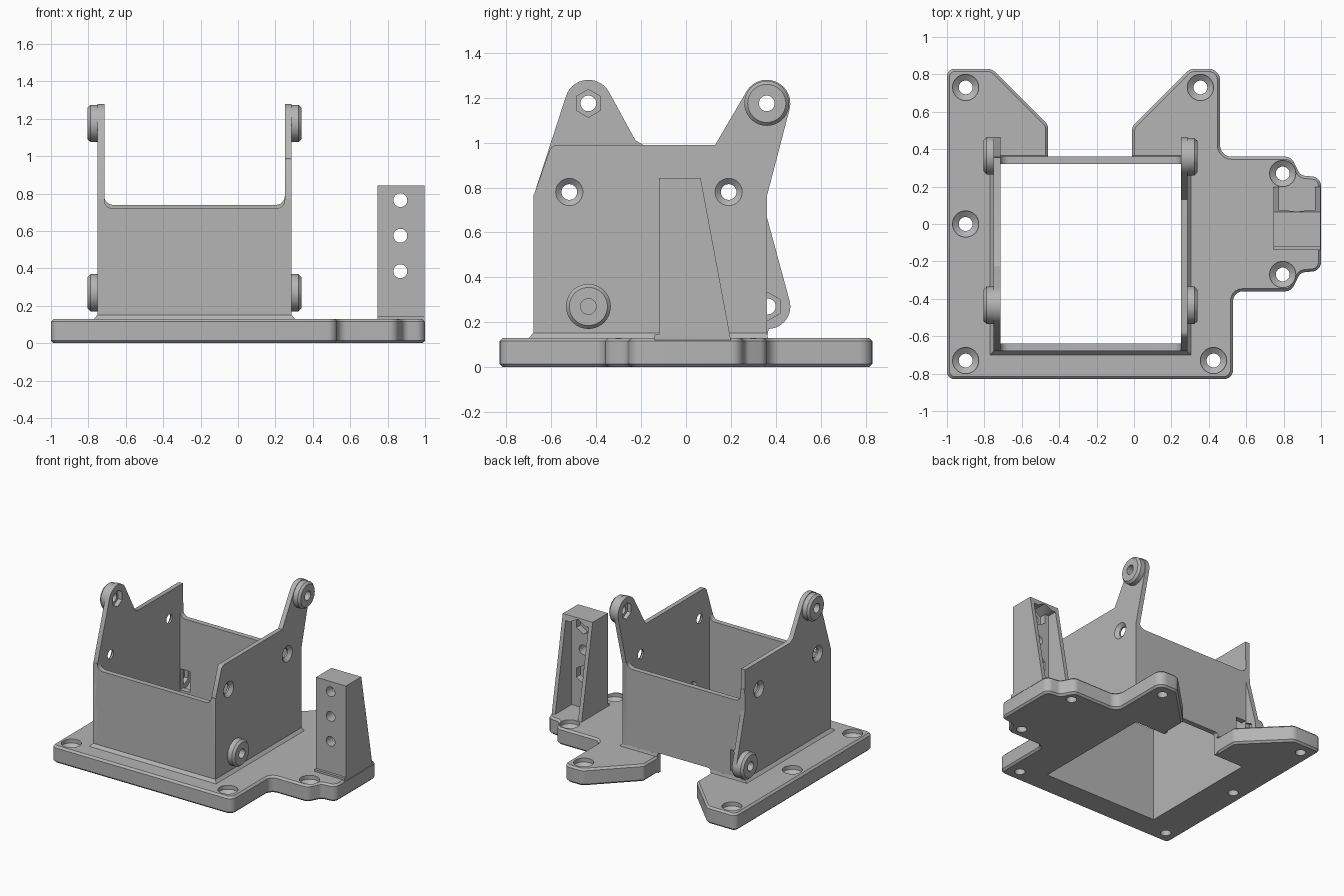
import bpy, bmesh
from math import sin, cos, tan, pi, radians
from mathutils import Vector

cube = bpy.data.objects.get("Cube")
if cube:
    bpy.data.objects.remove(cube)

grey = bpy.data.materials.new("matte_grey")
grey.use_nodes = True
grey.diffuse_color = (0.46, 0.46, 0.46, 1)
grey.node_tree.nodes["Principled BSDF"].inputs["Base Color"].default_value = (0.46, 0.46, 0.46, 1)

CX, INNER, OUTER = -0.2325, 0.4825, 0.5175   # housing centre and half widths
FRONT, BACK, T, DECK = -0.68, 0.36, 0.04, 0.13


def place(axis, p, q, d):
    return {"x": (d, p, q), "y": (p, d, q), "z": (p, q, d)}[axis]


def finish(name, bm):
    bmesh.ops.recalc_face_normals(bm, faces=bm.faces[:])
    mesh = bpy.data.meshes.new(name)
    bm.to_mesh(mesh)
    bm.free()
    mesh.materials.append(grey)
    obj = bpy.data.objects.new(name, mesh)
    bpy.context.collection.objects.link(obj)
    return obj


def prism(name, axis, pts, d0, d1, chamfer=0):
    bm = bmesh.new()
    rings = [[bm.verts.new(place(axis, p, q, d)) for p, q in pts] for d in (d0, d1)]
    caps = [bm.faces.new(r) for r in rings]
    n = len(pts)
    for i in range(n):
        j = (i + 1) % n
        bm.faces.new((rings[0][i], rings[0][j], rings[1][j], rings[1][i]))
    if chamfer:
        bmesh.ops.recalc_face_normals(bm, faces=bm.faces[:])
        edges = list({e for f in caps for e in f.edges})
        bmesh.ops.bevel(bm, geom=edges, offset=chamfer, segments=1, affect="EDGES")
    return finish(name, bm)


def box(name, x, y, z):
    return prism(name, "z", [(x[0], y[0]), (x[1], y[0]), (x[1], y[1]), (x[0], y[1])], *z)


def lathe(name, axis, p, q, profile, segs=32):
    # solid of revolution from (radius, distance) pairs
    bm = bmesh.new()
    rings = [[bm.verts.new(place(axis, p + r * cos(2 * pi * i / segs + pi / 2),
                                 q + r * sin(2 * pi * i / segs + pi / 2), d))
              for i in range(segs)] for r, d in profile]
    for a, b in zip(rings, rings[1:]):
        for i in range(segs):
            j = (i + 1) % segs
            bm.faces.new((a[i], a[j], b[j], b[i]))
    bm.faces.new(rings[0])
    bm.faces.new(rings[-1])
    return finish(name, bm)


def cut(obj, *cutters):
    bpy.context.view_layer.objects.active = obj
    for c in cutters:
        m = obj.modifiers.new("cut", "BOOLEAN")
        m.operation, m.solver, m.object = "DIFFERENCE", "EXACT", c
        bpy.ops.object.modifier_apply(modifier=m.name)
        bpy.data.objects.remove(c)


def arc(p, q, r, a0, a1, n=14):
    angles = [radians(a0 + (a1 - a0) * i / n) for i in range(n + 1)]
    return [(p + r * cos(a), q + r * sin(a)) for a in angles]


def rounded(pts, n=5):
    # fillet corners given as (p, q, radius)
    out = []
    for i, (p, q, r) in enumerate(pts):
        c = Vector((p, q))
        if not r:
            out.append((p, q))
            continue
        u = (Vector(pts[i - 1][:2]) - c).normalized()
        v = (Vector(pts[(i + 1) % len(pts)][:2]) - c).normalized()
        half = u.angle(v) / 2
        reach = r / tan(half)
        mid = c + (u + v).normalized() * (r / sin(half))
        a, b = c + u * reach - mid, c + v * reach - mid
        for k in range(n + 1):
            s = (a.lerp(b, k / n)).normalized() * r + mid
            out.append((s.x, s.y))
    return out


def opening():
    return box("cutter", (CX - INNER, CX + INNER), (FRONT + T, BACK - T), (-0.2, 1.5))


def notch():
    return prism("cutter", "y", rounded([(-0.46, -0.2, 0), (-0.01, -0.2, 0),
                                         (-0.01, 0.16, 0.02), (-0.46, 0.16, 0.02)]), 0.2, 0.42)


# Base plate with its screw holes
outline = rounded([
    (-1, -0.83, .04), (0.53, -0.83, .05), (0.53, -0.36, .05), (0.84, -0.36, .05),
    (0.89, -0.26, .04), (1, -0.25, .05), (1, 0.25, .05), (0.89, 0.26, .04),
    (0.84, 0.36, .05), (0.46, 0.36, .06), (0.46, 0.83, .06), (0.3, 0.83, .06),
    (-0.01, 0.52, .04), (-0.01, 0.36, 0), (-0.46, 0.36, 0), (-0.46, 0.53, .04),
    (-0.76, 0.83, .06), (-1, 0.83, .04)])
base = prism("base_plate", "z", outline, 0, DECK, 0.014)
cut(base, opening(), notch())
for x, y in [(-0.9, 0.73), (-0.9, 0), (-0.9, -0.73), (0.425, -0.73),
             (0.355, 0.73), (0.795, 0.27), (0.795, -0.27)]:
    cut(base, lathe("cutter", "z", x, y, [(.037, -.1), (.037, .075), (.07, .1), (.07, .3)]))

# Sloped skirt where the housing meets the base
bm = bmesh.new()
rings = []
for g, z in ((0.02, DECK), (0.001, DECK + 0.022)):
    x0, x1, y0, y1 = CX - OUTER - g, CX + OUTER + g, FRONT - g, BACK + g / 4
    rings.append([bm.verts.new(v) for v in ((x0, y0, z), (x1, y0, z), (x1, y1, z), (x0, y1, z))])
for i in range(4):
    j = (i + 1) % 4
    bm.faces.new((rings[0][i], rings[0][j], rings[1][j], rings[1][i]))
for r in rings:
    bm.faces.new(r)
skirt = finish("housing_skirt", bm)
cut(skirt, opening(), notch())

# Front and back walls, with filleted dips between the side walls
walls = {}
for name, y0, top, side in (("front_wall", FRONT, 0.72, 0.77), ("back_wall", BACK - T, 0.74, 0.84)):
    pts = rounded([(CX - OUTER + .002, DECK, 0), (CX + OUTER - .002, DECK, 0),
                   (CX + OUTER - .002, side, 0), (CX + INNER, side, 0), (CX + INNER, top, .045),
                   (CX - INNER, top, .045), (CX - INNER, side, 0), (CX - OUTER + .002, side, 0)])
    walls[name] = prism(name, "y", pts, y0, y0 + T)
cut(walls["back_wall"], notch(), box("cutter", (-0.712, -0.63), (0.25, 0.45), (0.19, 0.35)))

# Side walls with screw ears
right_profile = ([(FRONT, DECK), (BACK, DECK), (BACK, 0.76)] + arc(0.36, 1.175, 0.105, -14, 148)
                 + rounded([(0.13, 0.99, 0), (-0.6, 0.99, .04), (FRONT, 0.76, 0)])[:-1]
                 + [(FRONT, 0.76)])
left_profile = ([(FRONT, DECK), (BACK, DECK)] + arc(0.365, 0.27, 0.1, -88, 14)
                + [(BACK, 0.67), (BACK - .005, 0.99), (-0.19, 0.99), (-0.225, 1.01)]
                + arc(-0.435, 1.175, 0.105, 28, 162) + [(FRONT, 0.76)])
sides = [("right_side", 1, right_profile, [(0.36, 1.175), (-0.435, 0.27)]),
         ("left_side", -1, left_profile, [(-0.435, 1.175), (0.365, 0.27)])]
for name, s, profile, bosses in sides:
    def along(pairs):
        return [(r, CX + s * d) for r, d in pairs]

    def boss_cutters(y, z):
        return (lathe("cutter", "x", y, z, along([(.035, .4), (.035, .7)])),
                lathe("cutter", "x", y, z, along([(.062, .4), (.062, .515)]), 6))

    wall = prism(name + "_wall", "x", profile, CX + s * INNER, CX + s * OUTER)
    for y in (-0.52, 0.19):
        cut(wall, lathe("cutter", "x", y, 0.78,
                        along([(.035, .4), (.035, .495), (.066, .522), (.066, .6)])))
    for k, (y, z) in enumerate(bosses):
        boss = lathe(f"{name}_boss_{k + 1}", "x", y, z,
                     along([(.1, .49), (.1, .555), (.085, .571)]), 40)
        cut(wall, *boss_cutters(y, z))
        cut(boss, *boss_cutters(y, z))

# Upright bracket with sloped ribs
X0, X1 = 0.745, 0.998
tower = prism("bracket_tower", "x", [(-0.12, 0.12), (0.2, 0.12), (0.065, 0.843), (-0.12, 0.843)], X0, X1)
cut(tower, box("cutter", (X0 + .03, X1 - .03), (0.0, 0.4), (DECK, 0.8)))
for z, hexed in ((0.765, True), (0.575, False), (0.385, True)):
    cut(tower, lathe("cutter", "y", 0.868, z, [(.037, -.3), (.037, .3)]))
    if hexed:
        cut(tower, lathe("cutter", "y", 0.868, z, [(.07, -.05), (.07, .3)], 6))
box("bracket_foot", (X0, X1), (-0.14, -0.11), (0.12, 0.145))

# Smooth round surfaces, keep edges sharp
bpy.ops.object.select_all(action="DESELECT")
for obj in bpy.context.collection.objects:
    if obj.type == "MESH" and obj.data.materials and obj.data.materials[0] == grey:
        obj.select_set(True)
        bpy.context.view_layer.objects.active = obj
bpy.ops.object.shade_smooth_by_angle(angle=radians(30))
